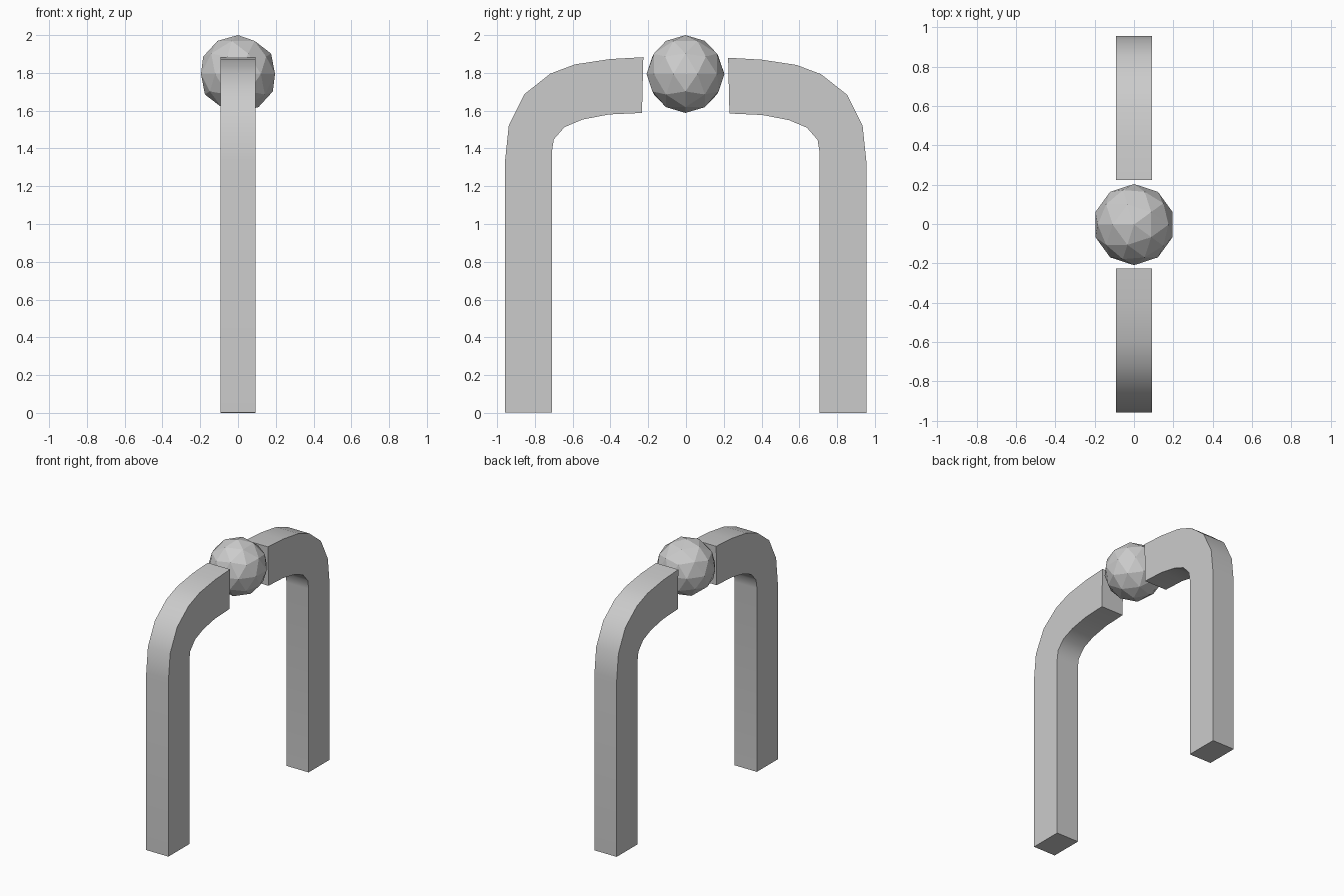
import bpy, bmesh
from math import pi, radians

cube = bpy.data.objects.get("Cube")
if cube:
    bpy.data.objects.remove(cube, do_unlink=True)

grey = bpy.data.materials.new("plain_grey")
grey.use_nodes = True
grey.diffuse_color = (0.6, 0.6, 0.6, 1)
grey.node_tree.nodes["Principled BSDF"].inputs["Base Color"].default_value = (0.6, 0.6, 0.6, 1)

# Side outline of one arm (distance from centre, height): outer edge, then inner edge
OUTER = [(0.223, 1.88), (0.40, 1.87), (0.585, 1.842), (0.715, 1.793),
         (0.852, 1.685), (0.935, 1.52), (0.955, 1.33), (0.955, 0)]
INNER = [(0.707, 0), (0.707, 1.38), (0.697, 1.445), (0.64, 1.51),
         (0.545, 1.55), (0.405, 1.577), (0.23, 1.585)]
HALF_WIDTH = 0.0925


def arm(name, side):
    """Bent square post: side outline extruded across x."""
    bm = bmesh.new()
    face = bm.faces.new([bm.verts.new((-HALF_WIDTH, side * y, z)) for y, z in OUTER + INNER])
    extruded = bmesh.ops.extrude_face_region(bm, geom=[face], use_keep_orig=True)["geom"]
    verts = [g for g in extruded if isinstance(g, bmesh.types.BMVert)]
    bmesh.ops.translate(bm, verts=verts, vec=(2 * HALF_WIDTH, 0, 0))
    bmesh.ops.recalc_face_normals(bm, faces=bm.faces)
    mesh = bpy.data.meshes.new(name)
    bm.to_mesh(mesh)
    bm.free()
    mesh.materials.append(grey)
    obj = bpy.data.objects.new(name, mesh)
    bpy.context.collection.objects.link(obj)
    bpy.ops.object.select_all(action='DESELECT')
    obj.select_set(True)
    bpy.context.view_layer.objects.active = obj
    bpy.ops.object.shade_smooth_by_angle(angle=radians(40))
    return obj


# Two facing arms
front_arm = arm("front_arm", -1)
back_arm = arm("back_arm", 1)
front_arm.location = (0, -0.003, 0.003)

# Faceted ball floating in the gap
bpy.ops.mesh.primitive_ico_sphere_add(subdivisions=2, radius=0.206,
                                      location=(0, -0.003, 1.794), rotation=(0, 0, pi))
ball = bpy.context.object
ball.name = "ball"
ball.data.materials.append(grey)
